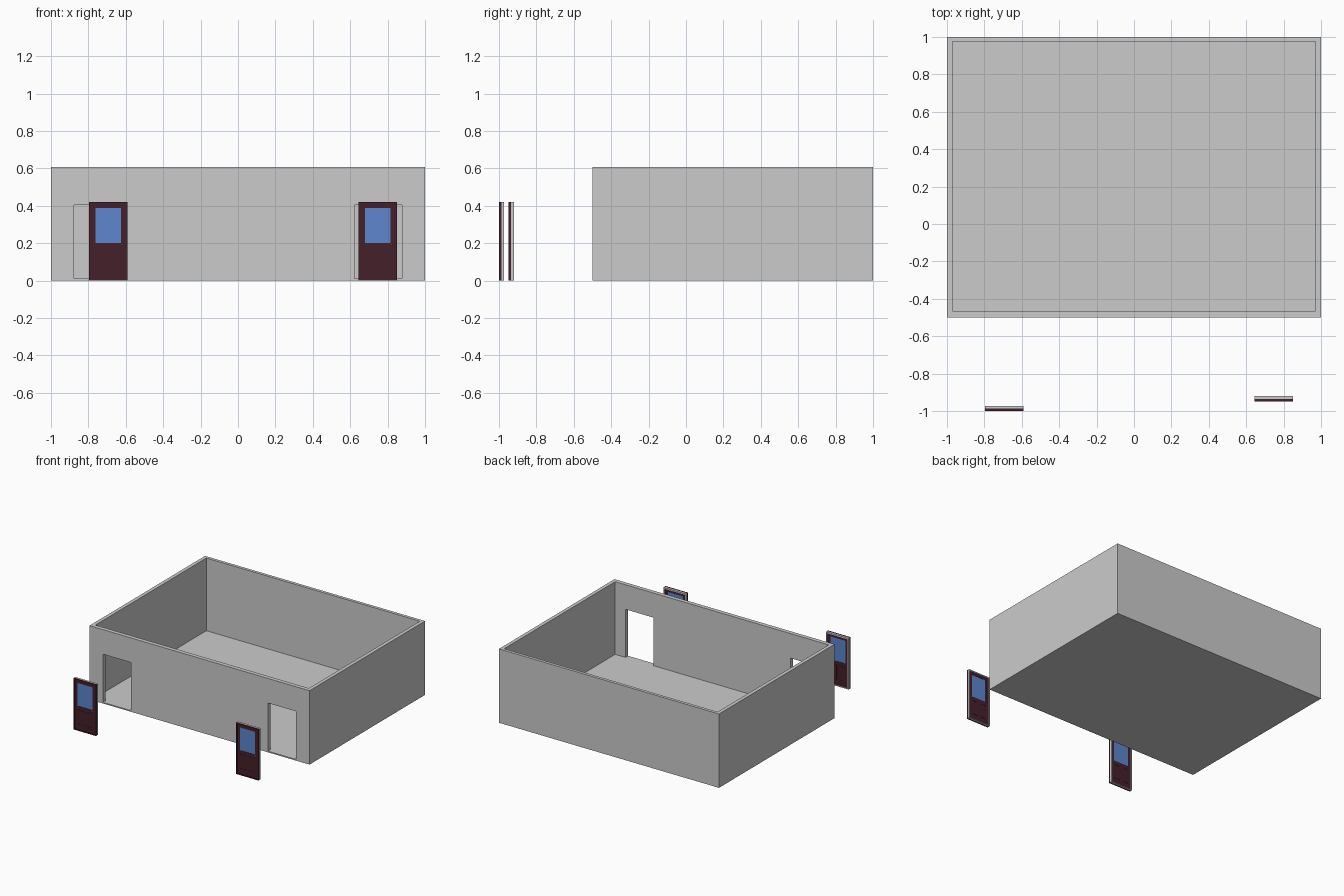
import bpy, math

if "Cube" in bpy.data.objects:
    bpy.data.objects.remove(bpy.data.objects["Cube"])


def material(name, rgb):
    m = bpy.data.materials.new(name)
    m.diffuse_color = (*rgb, 1)
    m.use_nodes = True
    m.node_tree.nodes["Principled BSDF"].inputs["Base Color"].default_value = m.diffuse_color
    return m


maroon = material("dark_red_paint", (0.06, 0.014, 0.024))
glass = material("blue_glass", (0.11, 0.24, 0.62))
white = material("pale_jamb", (0.75, 0.75, 0.75))
brass = material("brass", (0.6, 0.4, 0.15))


def box(name, x, y, z, mat=None):
    """Box from (min, max) ranges."""
    bpy.ops.mesh.primitive_cube_add(size=1, location=[sum(r) / 2 for r in (x, y, z)])
    ob = bpy.context.object
    ob.name = name
    ob.scale = [r[1] - r[0] for r in (x, y, z)]
    bpy.ops.object.transform_apply(location=False, rotation=False, scale=True)
    if mat:
        ob.data.materials.append(mat)
    return ob


def cut(target, cutter):
    mod = target.modifiers.new("cut", 'BOOLEAN')
    mod.operation = 'DIFFERENCE'
    mod.solver = 'EXACT'
    mod.object = cutter
    bpy.context.view_layer.objects.active = target
    bpy.ops.object.modifier_apply(modifier=mod.name)
    bpy.data.objects.remove(cutter)


def border(name, x, y, z, side, top, bottom, mat):
    """Rectangular frame: two sides, a top and an optional bottom rail."""
    box(name + "_left", (x[0], x[0] + side), y, z, mat)
    box(name + "_right", (x[1] - side, x[1]), y, z, mat)
    inner = (x[0] + side, x[1] - side)
    box(name + "_top", inner, y, (z[1] - top, z[1]), mat)
    if bottom:
        box(name + "_bottom", inner, y, (z[0], z[0] + bottom), mat)


# Open-topped room with floor and two doorways in the front wall
room = box("room_shell", (-1, 1), (-0.5, 1), (0, 0.607))
cut(room, box("room_cutter", (-0.97, 0.97), (-0.466, 0.975), (0.01, 0.8)))
for x in ((-0.877, -0.622), (0.622, 0.877)):
    cut(room, box("doorway_cutter", x, (-0.6, -0.44), (0.01, 0.405)))


# Framed half-glazed door
def door(name, x0, y0):
    def X(a, b):
        return (x0 + a, x0 + b)

    def Y(a, b):
        return (y0 + a, y0 + b)

    # dark casing in front, pale jamb behind
    border(name + "_casing", X(0, 0.205), Y(0, 0.013), (0, 0.42), 0.012, 0.012, 0.006, maroon)
    border(name + "_jamb", X(0, 0.205), Y(0.013, 0.028), (0, 0.42), 0.01, 0.01, 0.006, white)
    # slab built around the window opening
    slab = Y(0.006, 0.02)
    box(name + "_lower_slab", X(0.01, 0.195), slab, (0.006, 0.2), maroon)
    box(name + "_left_stile", X(0.01, 0.034), slab, (0.2, 0.412), maroon)
    box(name + "_right_stile", X(0.171, 0.195), slab, (0.2, 0.412), maroon)
    box(name + "_top_rail", X(0.034, 0.171), slab, (0.388, 0.412), maroon)
    box(name + "_window", X(0.034, 0.171), Y(0.008, 0.018), (0.2, 0.388), glass)
    for side, face in (("front", Y(0.004, 0.006)), ("back", Y(0.02, 0.022))):
        # raised mouldings of the two lower panels
        for i, a in enumerate((0.034, 0.112)):
            border(f"{name}_{side}_panel_{i}", X(a, a + 0.059), face, (0.05, 0.17),
                   0.005, 0.005, 0.005, maroon)
        # knob
        y = face[0] if side == "front" else face[1]
        bpy.ops.mesh.primitive_uv_sphere_add(segments=12, ring_count=8, radius=0.004,
                                             location=(x0 + 0.176, y, 0.192))
        knob = bpy.context.object
        knob.name = f"{name}_{side}_knob"
        knob.data.materials.append(brass)
        bpy.ops.object.shade_smooth_by_angle(angle=math.radians(40))


door("left_door", -0.797, -1.0)
door("right_door", 0.644, -0.948)
